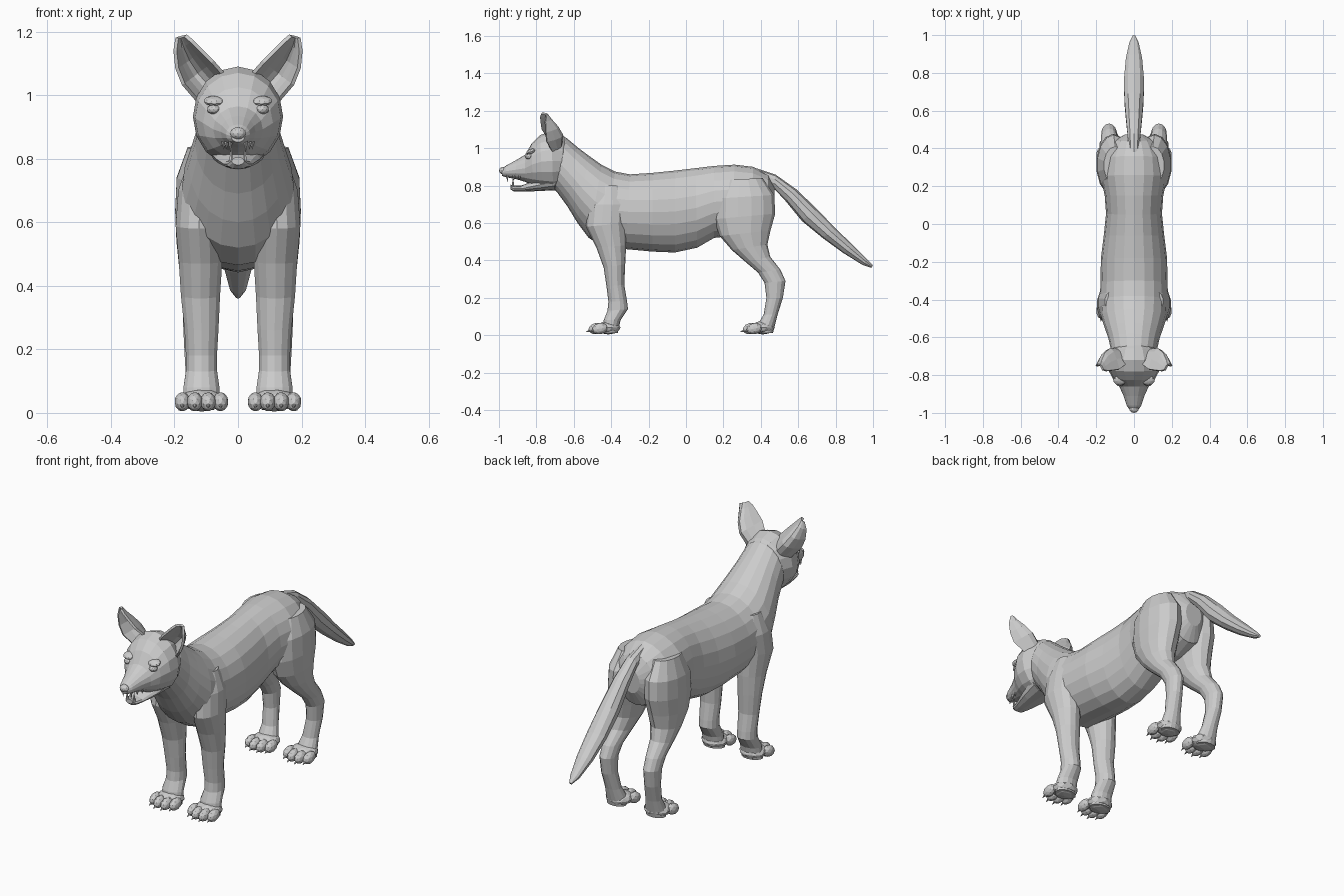
import bpy, bmesh
from math import sin, cos, tau, radians
from mathutils import Vector, Matrix


def loft(bm, rings, sides=16):
    """Skin ellipses given as (y1, z1, y2, z2, half_width, x_centre)."""
    loops = []
    for ring in rings:
        y1, z1, y2, z2, w = ring[:5]
        x = ring[5] if len(ring) > 5 else 0
        a, b = Vector((x, y1, z1)), Vector((x, y2, z2))
        mid, axis = (a + b) / 2, (a - b) / 2
        loops.append([bm.verts.new(mid + axis * cos(tau * i / sides)
                                   + Vector((w * sin(tau * i / sides), 0, 0)))
                      for i in range(sides)])
    for p, q in zip(loops, loops[1:]):
        for i in range(sides):
            j = (i + 1) % sides
            bm.faces.new((p[i], p[j], q[j], q[i]))
    bm.faces.new(loops[0])
    bm.faces.new(loops[-1])


def blob(bm, centre, size, tilt=0):
    m = Matrix.Translation(centre) @ Matrix.Rotation(radians(tilt), 4, 'X') @ Matrix.Diagonal((*size, 1))
    bmesh.ops.create_icosphere(bm, subdivisions=2, radius=1, matrix=m)


def cone(bm, centre, r, h, tilt):
    m = Matrix.Translation(centre) @ Matrix.Rotation(radians(tilt), 4, 'X')
    bmesh.ops.create_cone(bm, cap_ends=True, segments=6, radius1=r, radius2=0.001, depth=h, matrix=m)


def finish(bm, name, mirror=False, thickness=0):
    bmesh.ops.recalc_face_normals(bm, faces=bm.faces)
    me = bpy.data.meshes.new(name)
    bm.to_mesh(me)
    bm.free()
    ob = bpy.data.objects.new(name, me)
    bpy.context.collection.objects.link(ob)
    if thickness:
        s = ob.modifiers.new("Solidify", 'SOLIDIFY')
        s.thickness, s.offset = thickness, 0
    if mirror:
        ob.modifiers.new("Mirror", 'MIRROR').use_clip = False
    return ob


# Torso and neck
bm = bmesh.new()
loft(bm, [
    (0.475, 0.79, 0.47, 0.66, 0.05), (0.44, 0.858, 0.43, 0.58, 0.12),
    (0.36, 0.90, 0.34, 0.54, 0.165), (0.26, 0.912, 0.24, 0.53, 0.175),
    (0.15, 0.905, 0.15, 0.52, 0.155), (0.05, 0.893, 0.06, 0.468, 0.148),
    (-0.06, 0.88, -0.06, 0.442, 0.16), (-0.18, 0.868, -0.18, 0.447, 0.175),
    (-0.30, 0.86, -0.32, 0.46, 0.178), (-0.38, 0.875, -0.43, 0.465, 0.18),
    (-0.45, 0.91, -0.52, 0.52, 0.176), (-0.52, 0.96, -0.58, 0.60, 0.155),
    (-0.58, 1.005, -0.635, 0.69, 0.135), (-0.64, 1.055, -0.69, 0.765, 0.122),
    (-0.69, 1.07, -0.74, 0.81, 0.10)], 20)
finish(bm, "torso")

# Head with snout
bm = bmesh.new()
loft(bm, [
    (-0.61, 1.02, -0.62, 0.85, 0.07), (-0.66, 1.072, -0.66, 0.79, 0.118),
    (-0.72, 1.09, -0.71, 0.775, 0.142), (-0.78, 1.07, -0.77, 0.785, 0.135),
    (-0.825, 1.025, -0.82, 0.80, 0.11), (-0.86, 0.965, -0.86, 0.82, 0.078),
    (-0.91, 0.935, -0.91, 0.835, 0.055), (-0.96, 0.908, -0.965, 0.845, 0.038),
    (-0.985, 0.89, -0.985, 0.852, 0.022)])
finish(bm, "head")

# Lower jaw, slightly open
bm = bmesh.new()
loft(bm, [
    (-0.70, 0.87, -0.70, 0.775, 0.09), (-0.80, 0.83, -0.80, 0.77, 0.07),
    (-0.88, 0.80, -0.88, 0.767, 0.045), (-0.92, 0.80, -0.92, 0.767, 0.034),
    (-0.938, 0.805, -0.938, 0.78, 0.02)], 12)
finish(bm, "lower_jaw")

# Teeth
bm = bmesh.new()
for y, x, h in ((-0.955, 0.024, 0.045), (-0.92, 0.036, 0.025), (-0.89, 0.045, 0.025)):
    cone(bm, (x, y, 0.842), 0.008, h, 180)
cone(bm, (0.021, -0.925, 0.815), 0.008, 0.045, 0)
finish(bm, "teeth", True)

# Nose
bm = bmesh.new()
blob(bm, (0, -0.978, 0.88), (0.026, 0.022, 0.02))
finish(bm, "nose")

# Eyes under brow ridges
bm = bmesh.new()
blob(bm, (0.076, -0.838, 0.955), (0.022, 0.022, 0.016))
blob(bm, (0.075, -0.828, 0.982), (0.034, 0.028, 0.014), 20)
finish(bm, "eyes", True)

# Cupped ears: rows of inner x,z / outer x,z / edge y / cup depth
bm = bmesh.new()
rows = []
for xi, zi, xo, zo, y, d in (
        (0.04, 1.06, 0.125, 0.98, -0.74, 0.06), (0.08, 1.105, 0.172, 1.035, -0.77, 0.095),
        (0.115, 1.14, 0.192, 1.085, -0.775, 0.075), (0.145, 1.17, 0.198, 1.14, -0.778, 0.04),
        (0.165, 1.187, 0.192, 1.18, -0.772, 0.012)):
    row = []
    for k in range(7):
        t = k / 6
        row.append(bm.verts.new((xi + (xo - xi) * t, y + 0.025 * t + d * sin(t * tau / 2),
                                 zi + (zo - zi) * t)))
    rows.append(row)
for p, q in zip(rows, rows[1:]):
    for k in range(6):
        bm.faces.new((p[k], p[k + 1], q[k + 1], q[k]))
finish(bm, "ears", True, 0.012)

# Tail
bm = bmesh.new()
loft(bm, [
    (0.38, 0.892, 0.42, 0.80, 0.03), (0.48, 0.858, 0.465, 0.79, 0.036),
    (0.59, 0.78, 0.53, 0.72, 0.045), (0.70, 0.675, 0.62, 0.61, 0.054),
    (0.80, 0.57, 0.73, 0.52, 0.055), (0.90, 0.475, 0.84, 0.44, 0.045),
    (0.97, 0.405, 0.945, 0.375, 0.026), (1.0, 0.372, 0.99, 0.36, 0.008)], 10)
finish(bm, "tail")

# Front legs
bm = bmesh.new()
loft(bm, [
    (-0.47, 0.80, -0.35, 0.80, 0.05, 0.105), (-0.525, 0.70, -0.31, 0.70, 0.072, 0.118),
    (-0.535, 0.58, -0.32, 0.60, 0.075, 0.123), (-0.48, 0.47, -0.32, 0.48, 0.07, 0.118),
    (-0.44, 0.36, -0.325, 0.38, 0.063, 0.118), (-0.425, 0.26, -0.33, 0.27, 0.055, 0.115),
    (-0.415, 0.18, -0.315, 0.18, 0.05, 0.115), (-0.42, 0.13, -0.31, 0.14, 0.05, 0.115),
    (-0.44, 0.08, -0.35, 0.08, 0.058, 0.115), (-0.45, 0.012, -0.365, 0.012, 0.06, 0.115)], 14)
finish(bm, "front_legs", True)

# Hind legs
bm = bmesh.new()
loft(bm, [
    (0.21, 0.83, 0.41, 0.84, 0.06, 0.10), (0.155, 0.73, 0.472, 0.75, 0.088, 0.107),
    (0.15, 0.62, 0.477, 0.65, 0.09, 0.11), (0.18, 0.53, 0.452, 0.56, 0.083, 0.113),
    (0.245, 0.455, 0.435, 0.485, 0.07, 0.118), (0.32, 0.39, 0.45, 0.42, 0.056, 0.125),
    (0.385, 0.335, 0.505, 0.35, 0.045, 0.13), (0.42, 0.28, 0.532, 0.29, 0.042, 0.132),
    (0.43, 0.20, 0.518, 0.20, 0.04, 0.13), (0.415, 0.11, 0.49, 0.11, 0.043, 0.122),
    (0.385, 0.06, 0.475, 0.05, 0.054, 0.118), (0.39, 0.012, 0.465, 0.012, 0.055, 0.118)], 14)
finish(bm, "hind_legs", True)

# Paws with four toes and claws each
for name, y in (("front_paws", -0.405), ("hind_paws", 0.42)):
    bm = bmesh.new()
    blob(bm, (0.115, y - 0.01, 0.04), (0.072, 0.065, 0.036))
    for dx, dy in ((-0.06, 0), (-0.021, -0.02), (0.021, -0.02), (0.06, 0)):
        blob(bm, (0.115 + dx, y - 0.055 + dy, 0.035), (0.025, 0.043, 0.03), 12)
        cone(bm, (0.115 + dx, y - 0.097 + dy, 0.022), 0.009, 0.03, 110)
    finish(bm, name, True)
